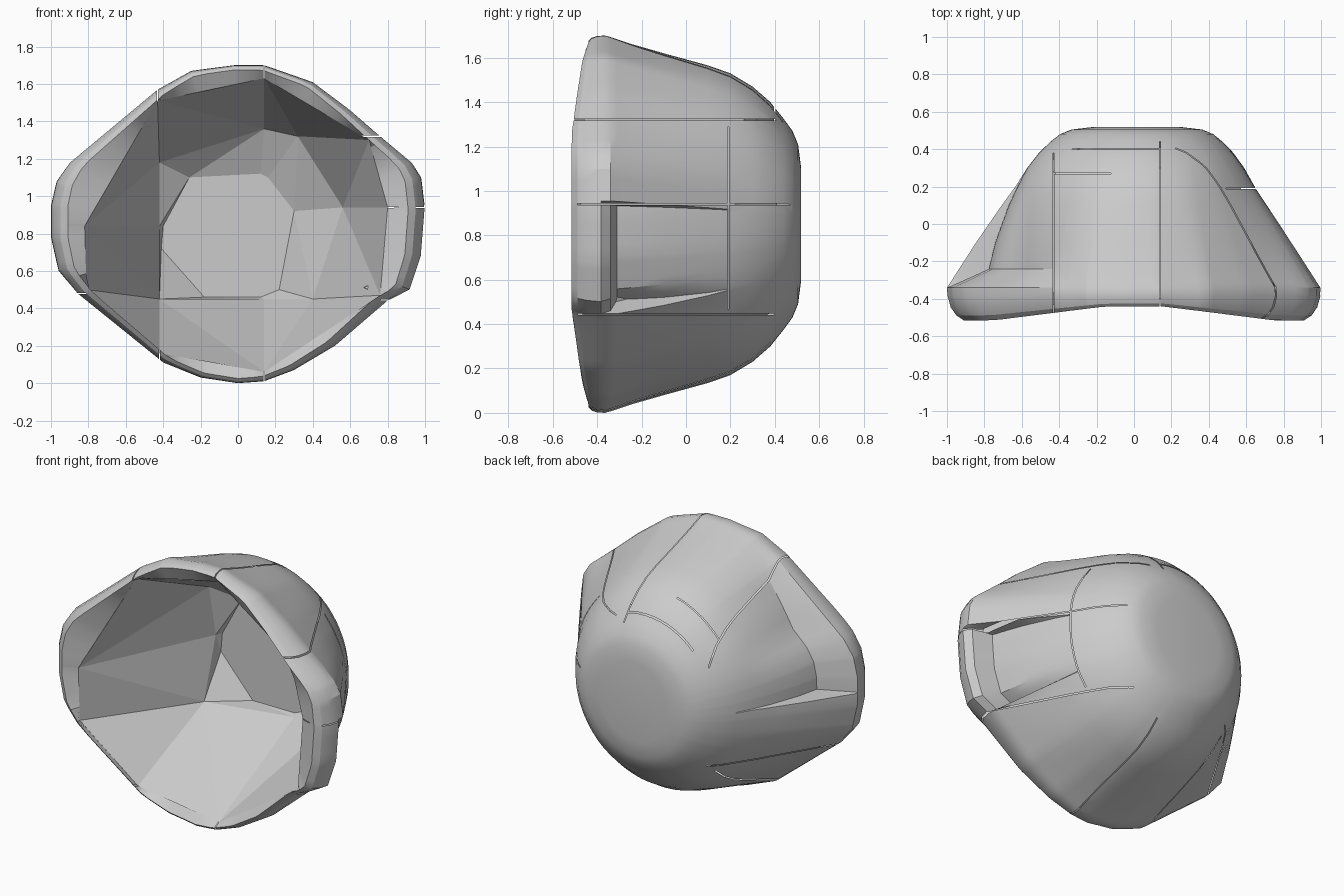
import bpy, bmesh
from math import sin, cos, atan2, pi, radians, degrees

if "Cube" in bpy.data.objects:
    bpy.data.objects.remove(bpy.data.objects["Cube"])

grey = bpy.data.materials.new("plain grey")
grey.use_nodes = True
grey.diffuse_color = (0.6, 0.6, 0.6, 1)
grey.node_tree.nodes["Principled BSDF"].inputs["Base Color"].default_value = grey.diffuse_color

MID_Z = 0.85
# rim silhouette (x, z)
OUTLINE = [(1, 0.93), (0.98, 1.1), (0.93, 1.18), (0.75, 1.33), (0.6, 1.46), (0.4, 1.61),
           (0.14, 1.7), (-0.02, 1.7), (-0.25, 1.67), (-0.43, 1.57), (-0.9, 1.18),
           (-0.97, 1.08), (-1, 0.95), (-1, 0.78), (-0.96, 0.6), (-0.86, 0.48),
           (-0.4, 0.11), (-0.2, 0.03), (0, 0), (0.14, 0.01), (0.3, 0.07), (0.52, 0.2),
           (0.8, 0.44), (0.92, 0.5), (0.98, 0.68)]
# rounded lip: fraction of lip depth, half width, half height
LIP = [(0, 0.91, 0.825), (0.15, 0.95, 0.84), (0.4, 0.98, 0.848), (0.75, 0.997, 0.85)]
# outer body: depth, half width, half height
BODY = [(-0.34, 1, 0.843), (-0.31, 0.98, 0.833), (-0.24, 0.935, 0.81), (-0.1, 0.845, 0.77),
        (0.1, 0.71, 0.715), (0.2, 0.64, 0.68), (0.3, 0.58, 0.62), (0.38, 0.52, 0.55),
        (0.44, 0.46, 0.475), (0.48, 0.41, 0.42), (0.505, 0.35, 0.36), (0.518, 0.24, 0.26)]
# faceted cavity: mouth corners (x, z), matching deep corners (x, z, depth), back wall (x, z)
MOUTH = [(0.8, 0.94), (0.7, 1.3), (0.14, 1.63), (-0.43, 1.51), (-0.82, 0.84),
         (-0.81, 0.5), (-0.42, 0.16), (0.14, 0.06), (0.76, 0.47)]
WELL = [(0.56, 0.94, 0.22), (0.32, 1.32, 0.26), (0.14, 1.36, 0.3), (-0.42, 1.18, 0.3),
        (-0.42, 0.84, 0.37), (-0.42, 0.45, 0.25), (-0.42, 0.45, 0.25), (0.14, 0.45, 0.38),
        (0.4, 0.45, 0.24)]
BACK = [(0.3, 0.92), (0.16, 1.1), (0.12, 1.12), (-0.26, 1.1), (-0.4, 0.84), (-0.41, 0.72),
        (-0.18, 0.46), (0.12, 0.46), (0.22, 0.5)]


def oval(t, a, b):
    return ((cos(t) / a) ** 2 + (sin(t) / b) ** 2) ** -0.5


def polygon_radius(t, pts, a=1, b=1):
    """Distance from the centre to a scaled polygon outline at angle t."""
    c, s = cos(t), sin(t)
    scaled = [(x * a, (z - MID_Z) * b) for x, z in pts]
    for (x1, z1), (x2, z2) in zip(scaled, scaled[1:] + scaled[:1]):
        d1, d2 = c * z1 - s * x1, c * z2 - s * x2
        if d1 <= 0 < d2:
            k = -d1 / (d2 - d1)
            return c * (x1 + k * (x2 - x1)) + s * (z1 + k * (z2 - z1))


def tent(y, lo, peak, hi):
    return max(0, min((y - lo) / (peak - lo), (hi - y) / (hi - peak)))


def recess(t, y):
    """Sunken side panels, each ending in a hard ledge."""
    deg = degrees(t)
    if 115 < deg < 180:
        return 1 - 0.17 * min(1, (deg - 115) / 35) * tent(y, -0.34, -0.24, 0.25)
    if deg > 333 or deg < 6:
        return 1 - 0.15 * tent(y, -0.35, -0.31, 0.2)
    return 1


def front(x):
    """Depth of the rim: pulled forward at both sides."""
    return -0.44 - 0.075 * min(1, max(0, abs(x) - 0.15) / 0.65)


def finish(bm, name):
    bmesh.ops.recalc_face_normals(bm, faces=bm.faces)
    mesh = bpy.data.meshes.new(name)
    bm.to_mesh(mesh)
    bm.free()
    mesh.materials.append(grey)
    obj = bpy.data.objects.new(name, mesh)
    bpy.context.collection.objects.link(obj)
    return obj


def loft(bm, columns):
    for left, right in zip(columns, columns[1:] + columns[:1]):
        for i in range(len(left) - 1):
            bm.faces.new((left[i], left[i + 1], right[i + 1], right[i]))


def cut_seam(bm, axis, at, low, high):
    """Open a hairline gap on one plane, inside the given box."""
    gap = 0.003
    inside = lambda f: all(l <= c <= h for l, c, h in zip(low, f.calc_center_median(), high))
    normal = [float(i == axis) for i in range(3)]
    for side in (-gap, gap):
        faces = [f for f in bm.faces if inside(f)]
        geom = set(faces)
        for f in faces:
            geom.update(f.edges, f.verts)
        bmesh.ops.bisect_plane(bm, geom=list(geom), dist=1e-5, plane_no=normal,
                               plane_co=[n * (at + side) for n in normal])
    strip = [f for f in bm.faces if inside(f)
             and all(abs(v.co[axis] - at) < gap + 1e-4 for v in f.verts)]
    bmesh.ops.delete(bm, geom=strip, context="FACES")


# outer shell: even angles, outline corners and paired angles at the ledges
angles = [radians(a) for a in range(0, 360, 6)]
angles += [radians(a + e) for a in (6, 180, 333) for e in (-0.3, 0.3)]
angles += [atan2(z - MID_Z, x) % (2 * pi) for x, z in OUTLINE + MOUTH]
bm = bmesh.new()
columns = []
for t in sorted(set(round(a, 3) for a in angles)):
    c, s = cos(t), sin(t)
    r = polygon_radius(t, MOUTH)
    pts = [(front(r * c) + 0.04, r)]
    rim = front(polygon_radius(t, OUTLINE) * c)
    for f, a, b in LIP:
        pts.append((rim + f * (-0.34 - rim), polygon_radius(t, OUTLINE, a, b / MID_Z)))
    for y, a, b in BODY:
        k = min(1, (y + 0.34) / 0.65)
        r = (1 - k) * polygon_radius(t, OUTLINE, a, b / MID_Z) + k * oval(t, a, b)
        pts.append((y, r * recess(t, y)))
    columns.append([bm.verts.new((r * c + 0.03 * max(0, y), y, MID_Z + r * s)) for y, r in pts])
loft(bm, columns)
bm.faces.new([col[-1] for col in columns])

# seams between the panels: axis, position, box
SEAMS = [(2, 0.445, (0.2, -0.5, 0), (2, 0.42, 2)), (2, 1.32, (0.2, -0.5, 0), (2, 0.42, 2)),
         (2, 0.94, (0.3, -0.5, 0), (2, 0.47, 2)), (2, 0.48, (-2, -0.5, 0), (-0.4, 0.4, 2)),
         (0, 0.14, (-1, -0.5, 1.2), (1, 0.42, 2)), (0, 0.14, (-1, -0.5, 0), (1, 0.4, 0.45)),
         (0, -0.43, (-1, -0.5, 1.1), (0, 0.4, 2)), (0, -0.42, (-1, -0.5, 0), (0, 0.3, 0.46)),
         (1, 0.19, (0.4, -0.5, 0.46), (2, 0.5, 1.3)), (1, 0.27, (-0.42, 0, 1.2), (-0.1, 0.5, 2)),
         (1, 0.4, (-0.42, 0, 1.2), (0.13, 0.5, 2))]
for seam in SEAMS:
    cut_seam(bm, *seam)
shell = finish(bm, "bowl_shell")
shell.select_set(True)
bpy.context.view_layer.objects.active = shell
bpy.ops.object.shade_smooth_by_angle(angle=radians(22))

# flat-faced cavity lining
bm = bmesh.new()
columns = []
for (mx, mz), (wx, wz, wy), (bx, bz) in zip(MOUTH, WELL, BACK):
    columns.append([bm.verts.new(p) for p in ((mx, front(mx) + 0.04, mz), (wx, wy, wz), (bx, 0.41, bz))])
loft(bm, columns)
bm.faces.new([col[-1] for col in columns])
bmesh.ops.remove_doubles(bm, verts=bm.verts, dist=1e-4)
bmesh.ops.triangulate(bm, faces=bm.faces)
finish(bm, "cavity_lining")
